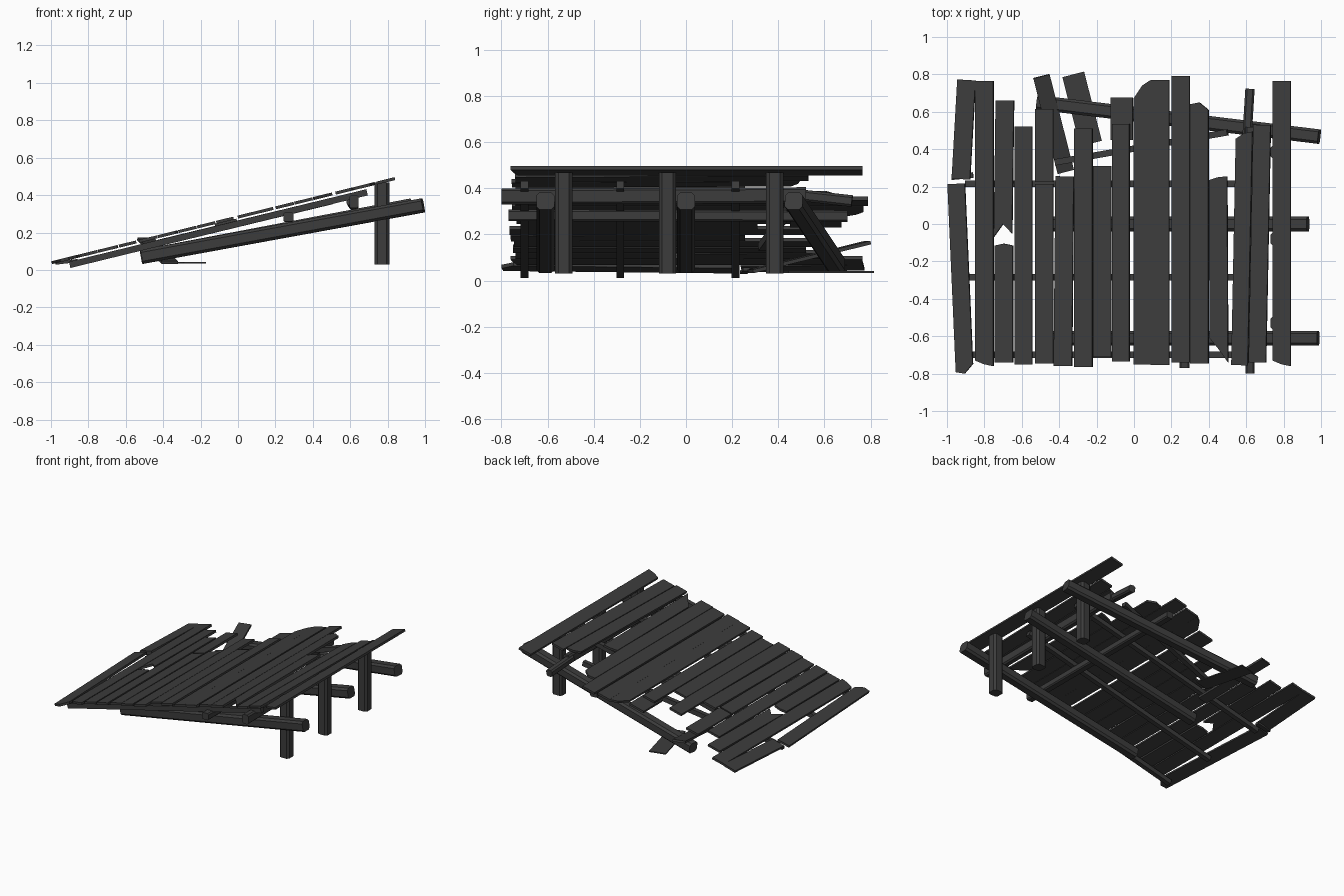
import bpy, bmesh
from mathutils import Vector, Matrix

cube = bpy.data.objects.get("Cube")
if cube:
    bpy.data.objects.remove(cube)

wood = bpy.data.materials.new("charred_wood")
wood.use_nodes = True
wood.diffuse_color = (0.045, 0.045, 0.045, 1)
wood.node_tree.nodes["Principled BSDF"].inputs["Base Color"].default_value = wood.diffuse_color

SLOPE = 0.245
DECK_UP = Vector((-SLOPE, 0, 1)).normalized()
FLAT_UP = Vector((0, 0, 1))


def deck_z(x):
    return 0.05 + SLOPE * (x + 0.95)


def frame(a, b, up):
    """Axes along, across (to the left) and out of a timber from a to b."""
    along = (b - a).normalized()
    left = up.cross(along).normalized()
    return along, left, along.cross(left)


def finish(name, bm):
    bmesh.ops.recalc_face_normals(bm, faces=bm.faces)
    mesh = bpy.data.meshes.new(name)
    bm.to_mesh(mesh)
    bm.free()
    mesh.materials.append(wood)
    obj = bpy.data.objects.new(name, mesh)
    bpy.context.collection.objects.link(obj)
    return obj


def plank(name, a, b, width=0.1, cut0=(0, 0, 0), cut1=(0, 0, 0), up=DECK_UP, thick=0.016):
    """Flat board; the cuts shorten its left, middle and right at each end."""
    a, b = Vector(a), Vector(b)
    along, left, out = frame(a, b, up)
    sides = (0.5, 0, -0.5)
    outline = [a + along * c + left * s * width for s, c in zip(sides, cut0)]
    outline += reversed([b - along * c + left * s * width for s, c in zip(sides, cut1)])
    bm = bmesh.new()
    face = bm.faces.new([bm.verts.new(p - out * thick / 2) for p in outline])
    ext = bmesh.ops.extrude_face_region(bm, geom=[face])
    top = [v for v in ext["geom"] if isinstance(v, bmesh.types.BMVert)]
    bmesh.ops.translate(bm, verts=top, vec=out * thick)
    return finish(name, bm)


def timber(name, a, b, width, height, chamfer=0.0):
    """Square timber between two points, with optional chamfered edges."""
    a, b = Vector(a), Vector(b)
    up = FLAT_UP if abs((b - a).normalized().z) < 0.9 else Vector((1, 0, 0))
    along, left, out = frame(a, b, up)
    turn = Matrix((along, left, out)).transposed().to_4x4()
    size = Matrix.Diagonal(((b - a).length, width, height, 1))
    bm = bmesh.new()
    bmesh.ops.create_cube(bm, size=1, matrix=Matrix.Translation((a + b) / 2) @ turn @ size)
    if chamfer:
        edges = [e for e in bm.edges
                 if abs((e.verts[0].co - e.verts[1].co).normalized().dot(along)) > 0.9]
        bmesh.ops.bevel(bm, geom=edges, offset=chamfer, segments=1, affect='EDGES')
    return finish(name, bm)


# Deck boards: front x, front y, back x, back y, width
boards = [
    (-0.905, -0.80, -0.95, 0.215, 0.095), (-0.925, 0.24, -0.895, 0.77, 0.1),
    (-0.80, -0.76, -0.80, 0.765, 0.1), (-0.695, -0.74, -0.695, -0.105, 0.1),
    (-0.70, -0.07, -0.69, 0.66, 0.1), (-0.59, -0.75, -0.59, 0.52, 0.095),
    (-0.48, -0.745, -0.48, 0.215, 0.1), (-0.48, 0.225, -0.48, 0.615, 0.1),
    (-0.38, -0.76, -0.37, 0.255, 0.1), (-0.27, -0.765, -0.27, 0.51, 0.1),
    (-0.17, -0.71, -0.17, 0.31, 0.1), (-0.07, -0.735, -0.07, 0.535, 0.095),
    (-0.065, 0.45, -0.065, 0.675, 0.12), (0.045, -0.75, 0.045, 0.77, 0.095),
    (0.14, -0.755, 0.14, 0.77, 0.1), (0.25, -0.74, 0.25, 0.79, 0.1),
    (0.35, -0.745, 0.35, 0.65, 0.1), (0.455, -0.74, 0.45, 0.255, 0.1),
    (0.565, -0.755, 0.59, 0.505, 0.09), (0.66, -0.74, 0.685, 0.53, 0.095),
    (0.79, -0.76, 0.79, 0.765, 0.1),
]
# Splintered ends by board number
front_cuts = {0: (0.01, 0, 0.05), 2: (0.03, 0.01, 0), 4: (0, 0.07, 0.02),
              17: (0.13, 0.07, 0), 20: (0.03, 0.01, 0)}
back_cuts = {3: (0.01, 0, 0.01), 13: (0.1, 0.03, 0), 16: (0.01, 0.0, 0.04),
             17: (0.02, 0.005, 0), 18: (0.05, 0.02, 0.01)}
for i, (x0, y0, x1, y1, w) in enumerate(boards):
    lift = -0.015 if i == 12 else 0
    plank(f"deck_board_{i + 1}", (x0, y0, deck_z(x0) + lift), (x1, y1, deck_z(x1) + lift), w,
          front_cuts.get(i, (0, 0, 0)), back_cuts.get(i, (0, 0, 0)))

# Fallen boards at the back and a loose chip
plank("fallen_board_leaning", (-0.365, 0.28, 0.04), (-0.495, 0.79, 0.165), 0.09, up=FLAT_UP)
plank("fallen_board_on_ground", (-0.23, 0.43, 0.038), (-0.325, 0.80, 0.038), 0.12,
      up=FLAT_UP, thick=0.008)
plank("loose_chip", (-0.975, 0.25, 0.036), (-0.86, 0.262, 0.05), 0.03, up=FLAT_UP)

# Thin joists directly under the boards
for i, y in enumerate((-0.70, -0.285, 0.215)):
    timber(f"joist_{i + 1}", (-0.9, y, 0.027), (0.69, y, 0.415), 0.034, 0.034)
timber("joist_broken", (-0.42, 0.33, 0.145), (0.5, 0.49, 0.368), 0.034, 0.034)

# Cross beams
timber("cross_beam_low", (0.27, -0.77, 0.283), (0.27, 0.70, 0.28), 0.055, 0.05, 0.008)
timber("cross_beam_high", (0.62, -0.80, 0.365), (0.62, 0.52, 0.37), 0.05, 0.07, 0.01)
timber("cross_beam_bent_end", (0.605, 0.48, 0.372), (0.62, 0.72, 0.345), 0.05, 0.05, 0.01)

# Heavy sloping beams, the rear one knocked askew
for name, y0, y1, x1 in (("front", -0.61, -0.61, 0.985), ("middle", 0.0, 0.0, 0.93),
                         ("rear", 0.65, 0.467, 0.99)):
    timber(f"{name}_sloping_beam", (-0.515, y0, 0.07), (x1, y1, 0.345), 0.078, 0.076, 0.014)

# Posts
for i, y in enumerate((-0.53, -0.08, 0.385)):
    timber(f"post_{i + 1}", (0.77, y, 0.03), (0.77, y, 0.468), 0.075, 0.078, 0.014)
